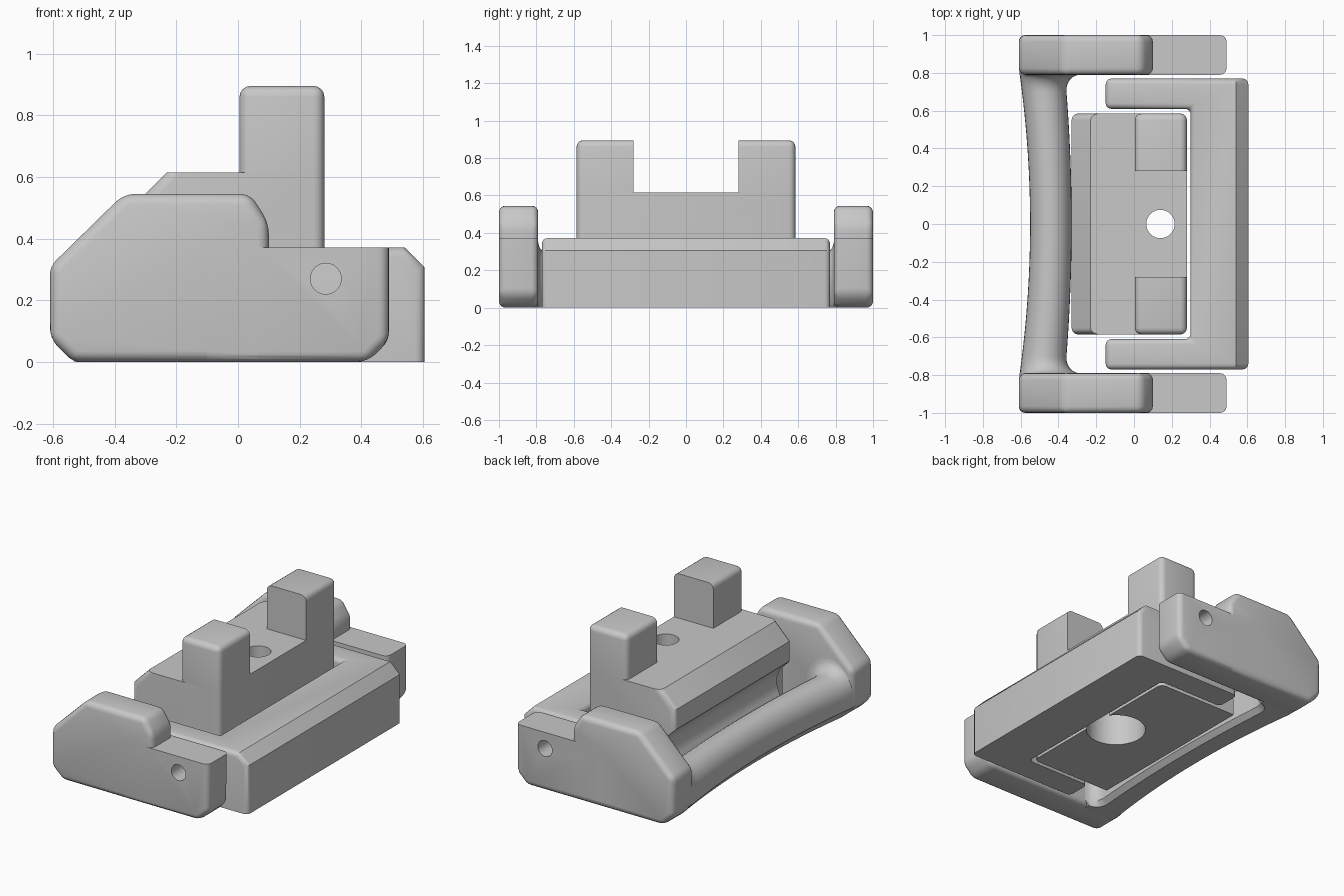
import bpy, bmesh, math
from mathutils import Matrix, Vector

cube = bpy.data.objects.get("Cube")
if cube:
    bpy.data.objects.remove(cube, do_unlink=True)

grey = bpy.data.materials.new("plain grey")
grey.use_nodes = True
colour = (0.58, 0.58, 0.58, 1)
grey.diffuse_color = colour
grey.node_tree.nodes["Principled BSDF"].inputs["Base Color"].default_value = colour


def finish(bm, name):
    """Turn a bmesh into a named grey object."""
    bmesh.ops.recalc_face_normals(bm, faces=bm.faces)
    mesh = bpy.data.meshes.new(name)
    bm.to_mesh(mesh)
    bm.free()
    mesh.materials.append(grey)
    ob = bpy.data.objects.new(name, mesh)
    bpy.context.collection.objects.link(ob)
    return ob


def smooth(ob):
    bpy.ops.object.select_all(action='DESELECT')
    ob.select_set(True)
    bpy.context.view_layer.objects.active = ob
    bpy.ops.object.shade_smooth_by_angle(angle=math.radians(35))


def prism(points, direction):
    """Extrude a closed 3D outline along a vector."""
    bm = bmesh.new()
    face = bm.faces.new([bm.verts.new(p) for p in points])
    out = bmesh.ops.extrude_face_region(bm, geom=[face], use_keep_orig=True)
    moved = [g for g in out["geom"] if isinstance(g, bmesh.types.BMVert)]
    bmesh.ops.translate(bm, verts=moved, vec=direction)
    bmesh.ops.recalc_face_normals(bm, faces=bm.faces)
    return bm


def side_prism(outline, y, depth):
    """Extrude an x-z outline along y."""
    return prism([(x, y, z) for x, z in outline], Vector((0, depth, 0)))


def bevel(bm, rule, width, segments=4):
    """Bevel every edge whose two end points satisfy the rule."""
    edges = [e for e in bm.edges if rule(e.verts[0].co, e.verts[1].co)]
    bmesh.ops.bevel(bm, geom=edges, offset=width, segments=segments,
                    profile=0.5, affect='EDGES', clamp_overlap=True)


def both(axis, value):
    """Rule: both ends of the edge lie at one coordinate."""
    return lambda a, b: abs(a[axis] - value) < 0.001 and abs(b[axis] - value) < 0.001


def combine(ob, tool, operation):
    """Apply a boolean with a helper object, then remove the helper."""
    tool.hide_render = True
    mod = ob.modifiers.new("combine", 'BOOLEAN')
    mod.object = tool
    mod.operation = operation
    mod.solver = 'EXACT'
    bpy.context.view_layer.objects.active = ob
    bpy.ops.object.modifier_apply(modifier=mod.name)
    bpy.data.objects.remove(tool, do_unlink=True)


def drill(ob, centre, radius, depth, axis):
    """Cut a round hole."""
    bm = bmesh.new()
    turn = Matrix.Rotation(math.pi / 2, 4, 'X') if axis == 'Y' else Matrix()
    bmesh.ops.create_cone(bm, cap_ends=True, segments=40, radius1=radius, radius2=radius,
                          depth=depth, matrix=Matrix.Translation(centre) @ turn)
    combine(ob, finish(bm, "hole_cutter"), 'DIFFERENCE')


# Side arms: a tall chamfered body, a lower flat-topped end and a pivot hole
BODY = [(-0.61, 0.075), (-0.535, 0), (0.1, 0), (0.1, 0.45), (0.04, 0.545),
        (-0.37, 0.545), (-0.61, 0.31)]
END = [(-0.1, 0), (0.42, 0), (0.49, 0.07), (0.49, 0.372), (-0.1, 0.372)]
for name, y in (("right_arm", -1), ("left_arm", 0.79)):
    bm = side_prism(BODY, y, 0.21)
    bevel(bm, lambda a, b: True, 0.035)
    arm = finish(bm, name)
    bm = side_prism(END, y, 0.21)
    bevel(bm, lambda a, b: not both(2, 0.372)(a, b) and not both(0, -0.1)(a, b), 0.035)
    combine(arm, finish(bm, "arm_end"), 'UNION')
    drill(arm, (0.285, y + 0.1, 0.27), 0.05, 0.5, 'Y')
    smooth(arm)


# Curved handle bar, lofted between the arms with flared ends
def handle_section(y):
    t = min(max((abs(y) - 0.7) / 0.09, 0), 1)
    flare = 1 - math.sqrt(1 - t * t)
    u = min(abs(y) / 0.79, 1) ** 2
    outer = -0.55 - 0.055 * u
    inner = -0.33 - 0.035 * u + 0.08 * flare
    top = 0.28 + 0.07 * flare
    mid, half, shoulder = (outer + inner) / 2, (inner - outer) / 2, 0.15
    pts = [(outer, 0.08), (outer + 0.075, 0), (inner - 0.03, 0), (inner, 0.03)]
    for i in range(17):
        a = math.pi * i / 16
        pts.append((mid + half * math.cos(a), shoulder + (top - shoulder) * math.sin(a)))
    return [(x, y, z) for x, z in pts]


stations = [-0.7 + 1.4 * i / 24 for i in range(25)]
ends = [0.7 + 0.09 * math.sin(math.pi / 2 * i / 6) for i in range(1, 7)] + [0.84]
stations = [-y for y in reversed(ends)] + stations + ends
bm = bmesh.new()
rings = [[bm.verts.new(p) for p in handle_section(y)] for y in stations]
for r, s in zip(rings, rings[1:]):
    for i in range(len(r)):
        j = (i + 1) % len(r)
        bm.faces.new((r[i], r[j], s[j], s[i]))
bm.faces.new(rings[0])
bm.faces.new(rings[-1])
smooth(finish(bm, "handle_bar"))

# U-shaped base frame, flat underneath, with a chamfered long edge
U = [(-0.15, -0.77), (0.605, -0.77), (0.605, 0.77), (-0.15, 0.77),
     (-0.15, 0.61), (0.3, 0.61), (0.3, -0.61), (-0.15, -0.61)]
bm = prism([(x, y, 0) for x, y in U], Vector((0, 0, 0.372)))
bevel(bm, lambda a, b: both(0, 0.605)(a, b) and both(2, 0.372)(a, b), 0.065, 1)
bevel(bm, lambda a, b: not both(2, 0)(a, b)
      and not (min(a.x, b.x) > 0.5 and abs(a.y - b.y) > 1), 0.03)
smooth(finish(bm, "base_frame"))

# Centre block with rounded upright corners, a groove beside the handle and a stepped bore
BLOCK = [(0.28, 0), (0.28, 0.615), (-0.23, 0.615), (-0.33, 0.515), (-0.33, 0)]
GROOVE = [(-0.4, -0.1), (-0.28, -0.1), (-0.28, 0.1), (-0.24, 0.16), (-0.225, 0.21),
          (-0.228, 0.26), (-0.25, 0.31), (-0.34, 0.4), (-0.4, 0.4)]
bm = side_prism(BLOCK, -0.585, 1.17)
bevel(bm, lambda a, b: abs(a.y - b.y) < 0.001 and abs(a.z - b.z) > 0.05, 0.035)
block = finish(bm, "centre_block")
combine(block, finish(side_prism(GROOVE, -0.7, 1.4), "groove_cutter"), 'DIFFERENCE')
drill(block, (0.14, 0, 0.4), 0.075, 1, 'Z')
drill(block, (0.14, 0, 0.13), 0.175, 0.4, 'Z')
smooth(block)

# Upright posts, rounded except on their facing sides
for name, side in (("right_post", -1), ("left_post", 1)):
    y0, y1 = 0.28 * side, 0.585 * side
    outline = [(0.005, y0), (0.28, y0), (0.28, y1), (0.005, y1)]
    bm = prism([(x, y, 0.615) for x, y in outline], Vector((0, 0, 0.28)))
    bevel(bm, lambda a, b: not both(1, y0)(a, b) and not both(2, 0.615)(a, b), 0.035)
    smooth(finish(bm, name))
